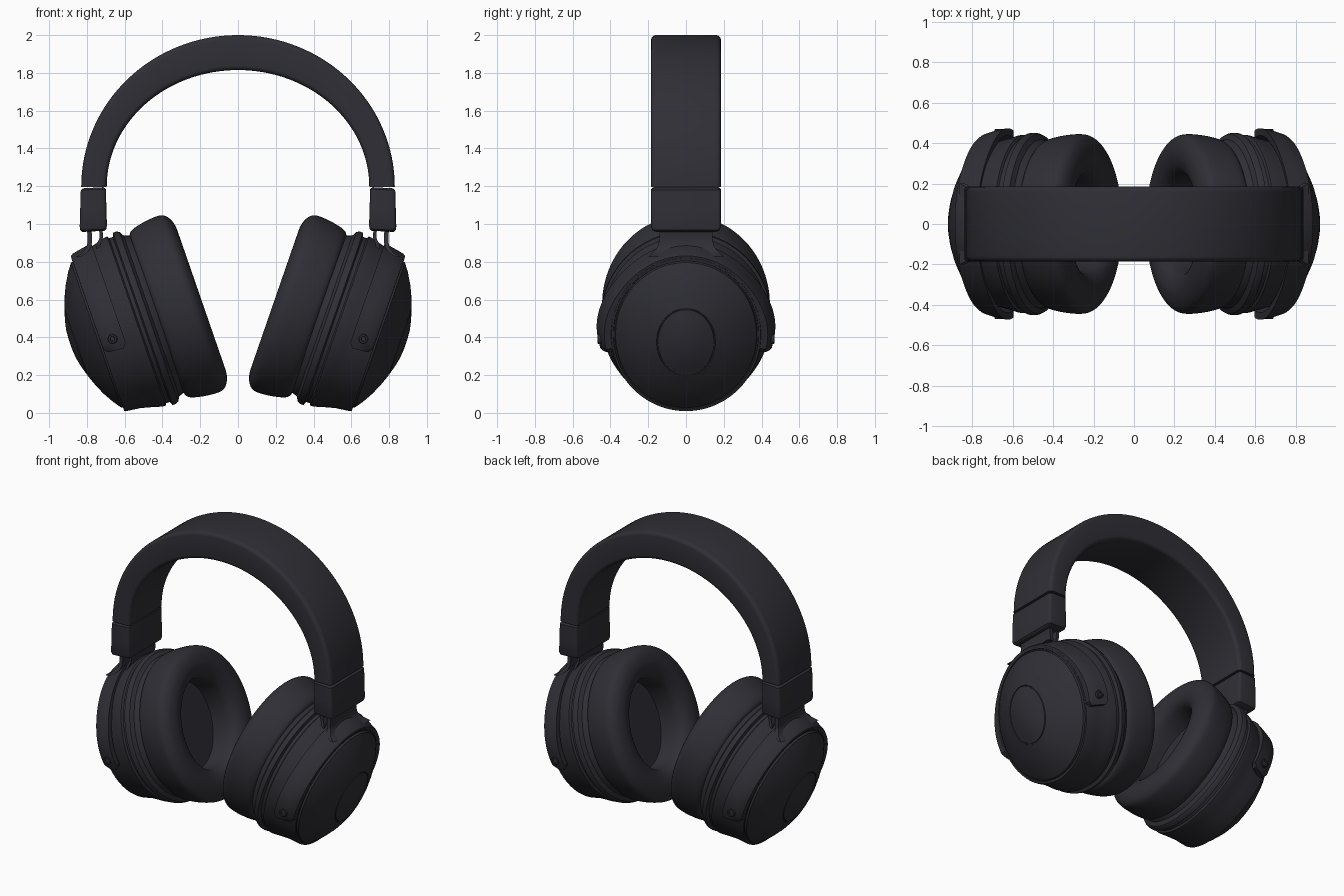
import bpy, bmesh, math
from mathutils import Vector

cube = bpy.data.objects.get("Cube")
if cube:
    bpy.data.objects.remove(cube, do_unlink=True)

black = bpy.data.materials.new("matte black")
black.use_nodes = True
COLOUR = (0.028, 0.028, 0.036, 1)
black.diffuse_color = COLOUR
shader = black.node_tree.nodes["Principled BSDF"]
shader.inputs["Base Color"].default_value = COLOUR
shader.inputs["Roughness"].default_value = 0.6

# Tilted ear cup frame: OUT runs along the cup axis, UP along its height
OUT = Vector((0.945, 0, -0.327))
UP = Vector((0.327, 0, 0.945))
CENTRE = 0.635


def cup_point(a, u, y):
    return OUT * a + UP * u + Vector((0, y, 0))


def loft(name, rings, side=1, sharp=32):
    """Skin closed rings of points, cap both ends, smooth all but sharp edges."""
    bm = bmesh.new()
    rows = [[bm.verts.new((p[0] * side, p[1], p[2])) for p in r] for r in rings]
    n = len(rows[0])
    for lower, upper in zip(rows, rows[1:]):
        for i in range(n):
            j = (i + 1) % n
            bm.faces.new((lower[i], lower[j], upper[j], upper[i]))
    bm.faces.new(rows[0])
    bm.faces.new(rows[-1])
    bmesh.ops.recalc_face_normals(bm, faces=bm.faces)
    for f in bm.faces:
        f.smooth = True
    for e in bm.edges:
        e.smooth = e.calc_face_angle(0) < math.radians(sharp)
    mesh = bpy.data.meshes.new(name)
    bm.to_mesh(mesh)
    bm.free()
    mesh.materials.append(black)
    obj = bpy.data.objects.new(name, mesh)
    bpy.context.collection.objects.link(obj)
    return obj


def spline(points, steps=5):
    """Smooth curve through the points."""
    pts = [Vector(p) for p in points]
    pts = [pts[0]] + pts + [pts[-1]]
    out = []
    for p, q, r, s in zip(pts, pts[1:], pts[2:], pts[3:]):
        for k in range(steps):
            t = k / steps
            out.append(q + (r - p) * (t / 2)
                       + (2 * p - 5 * q + 4 * r - s) * (t * t / 2)
                       + (3 * q - p - 3 * r + s) * (t ** 3 / 2))
    return out + [pts[-1]]


def oval_rings(profile, narrowing, centre, n=96):
    """Turn an (axis, radius) profile round the cup axis, narrower in depth."""
    rings = []
    for a, r in profile:
        ry = r - min(narrowing, r * 0.3)
        rings.append([cup_point(a, centre + r * math.sin(i * math.tau / n),
                                ry * math.cos(i * math.tau / n)) for i in range(n)])
    return rings


def rounded_section(inner, outer, half_width, radius=0.025, steps=4):
    """Rounded rectangle spanning two points in the front plane."""
    depth = outer - inner
    size = depth.length
    axis = depth / size
    ring = []
    for k, (cs, cy) in enumerate(((1, 1), (0, 1), (0, -1), (1, -1))):
        s0 = size - radius if cs else radius
        y0 = cy * (half_width - radius)
        for i in range(steps + 1):
            ang = math.pi / 2 * (k + i / steps)
            p = inner + axis * (s0 + radius * math.cos(ang))
            ring.append(p + Vector((0, y0 + radius * math.sin(ang), 0)))
    return ring


def strip(name, path, thickness, side):
    """Thin curved plate following (x, z, half width) points."""
    rings = []
    for x, z, w in spline(path):
        t = thickness / 2
        rings.append([(x - t, -w, z), (x + t, -w, z), (x + t, w, z), (x - t, w, z)])
    return loft(name, rings, side)


# Padded headband arch
band = []
for i in range(65):
    ang = math.pi * i / 64
    c, s = math.cos(ang), math.sin(ang)
    band.append(rounded_section(Vector((0.695 * c, 0, 1.197 + 0.618 * s)),
                                Vector((0.83 * c, 0, 1.197 + 0.803 * s)), 0.185))
loft("headband", band)

HOUSING = [(0.2, 0.4), (0.235, 0.44), (0.265, 0.45), (0.28, 0.476), (0.295, 0.483),
           (0.314, 0.483), (0.322, 0.462), (0.342, 0.462), (0.35, 0.474),
           (0.37, 0.472), (0.41, 0.46), (0.48, 0.442), (0.555, 0.433),
           (0.566, 0.428), (0.566, 0.418), (0.56, 0.416), (0.56, 0.41),
           (0.575, 0.406), (0.605, 0.365), (0.64, 0.305), (0.665, 0.25),
           (0.688, 0.189), (0.684, 0.187), (0.684, 0.183), (0.69, 0.181),
           (0.705, 0.13), (0.716, 0.08), (0.72, 0.03), (0.72, 0.002)]
CUSHION = [(0.18, 0.285), (0.1, 0.285), (0.04, 0.295), (0.005, 0.325),
           (-0.011, 0.37), (-0.011, 0.41), (0.0, 0.45), (0.025, 0.483),
           (0.06, 0.494), (0.13, 0.489), (0.2, 0.474), (0.23, 0.455), (0.24, 0.42)]

for side, label in ((1, "left"), (-1, "right")):
    # Cup shell with seam rings, rim groove and domed outer plate
    loft(label + "_cup_housing", oval_rings(HOUSING, 0.033, CENTRE), side)
    # Soft ear cushion with an oval opening
    loft(label + "_ear_cushion", oval_rings(spline(CUSHION), 0.05, 0.63), side, 50)

    # Sleeve at the end of the headband
    sleeve = []
    for z, inset, half in ((1.189, 0.012, 0.175), (1.179, 0, 0.185), (1.08, 0, 0.185),
                           (0.985, 0, 0.185), (0.967, 0.004, 0.178), (0.958, 0.015, 0.16)):
        lean = (1.19 - z) * 0.03
        sleeve.append(rounded_section(Vector((0.7 - lean + inset, 0, z + 0.006)),
                                      Vector((0.832 + lean - inset, 0, z)), half, 0.018))
    loft(label + "_slider_sleeve", sleeve, side)

    # Pair of thin neck plates between sleeve and yoke
    strip(label + "_neck_outer", [(0.79, 0.98, 0.14), (0.784, 0.93, 0.14),
                                  (0.79, 0.88, 0.15), (0.815, 0.845, 0.18),
                                  (0.85, 0.825, 0.2)], 0.024, side)
    strip(label + "_neck_inner", [(0.728, 0.98, 0.13), (0.724, 0.93, 0.13),
                                  (0.738, 0.89, 0.14), (0.74, 0.84, 0.15)], 0.018, side)

    # Yoke arching over the cup, flared at the pivots
    yoke = []
    for i in range(65):
        ang = math.radians(-14 + 208 * i / 64)
        c, s = math.cos(ang), math.sin(ang)
        end = 0.02 if i in (0, 64) else 0
        flare = abs(c) ** 5
        ring = []
        for a, r, f in ((0.44 + end, 0.44, 0.03), (0.44 + end, 0.468, 0.038),
                        (0.5, 0.458, 0.036), (0.55 - end, 0.448, 0.03),
                        (0.565 - end, 0.44, 0.026), (0.565 - end, 0.42, 0.01)):
            ring.append(cup_point(a, CENTRE + r * s, (r - 0.033 + f * flare) * c))
        yoke.append(ring)
    loft(label + "_yoke", yoke, side)

    # Pivot screws on both yoke arms
    for face, where in ((-1, "front"), (1, "back")):
        screw = []
        for y, r in ((0.44, 0.026), (0.466, 0.026), (0.469, 0.022),
                     (0.469, 0.014), (0.463, 0.012)):
            screw.append([cup_point(0.5 + r * math.cos(k * math.tau / 24),
                                    0.587 + r * math.sin(k * math.tau / 24),
                                    face * y) for k in range(24)])
        loft(label + "_" + where + "_pivot_screw", screw, side)
